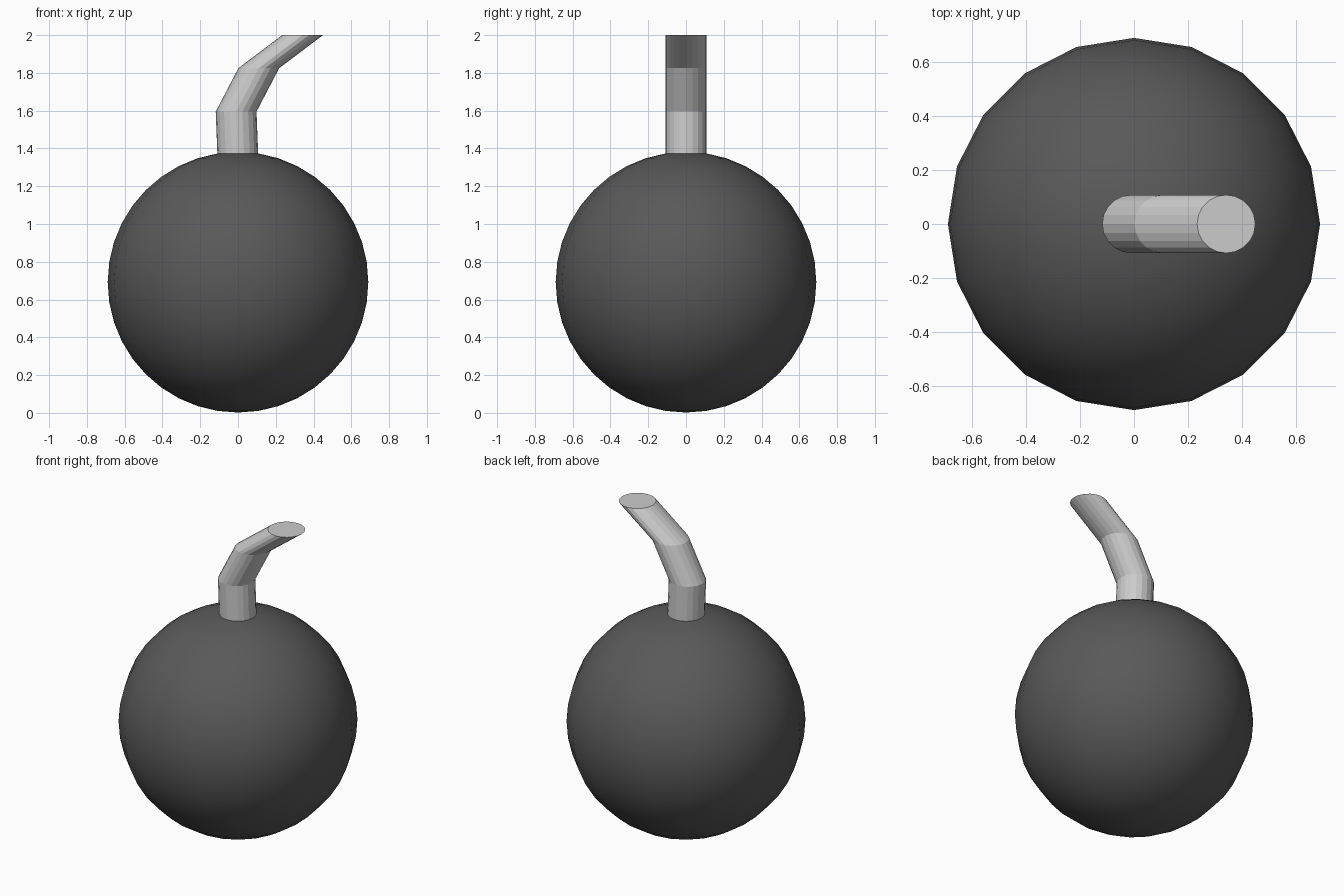
import bpy, bmesh, math

if "Cube" in bpy.data.objects:
    bpy.data.objects.remove(bpy.data.objects["Cube"])


def make_object(name, bm, smooth, color=None):
    mesh = bpy.data.meshes.new(name)
    bmesh.ops.recalc_face_normals(bm, faces=bm.faces)
    for f in bm.faces:
        f.smooth = smooth
    bm.to_mesh(mesh)
    bm.free()
    if color:
        mat = bpy.data.materials.new(name + "_color")
        mat.diffuse_color = color
        mat.use_nodes = True
        mat.node_tree.nodes["Principled BSDF"].inputs["Base Color"].default_value = mat.diffuse_color
        mesh.materials.append(mat)
    obj = bpy.data.objects.new(name, mesh)
    bpy.context.collection.objects.link(obj)
    return obj


# Round body
bm = bmesh.new()
bmesh.ops.create_uvsphere(bm, u_segments=20, v_segments=20, radius=0.69)
body = make_object("body", bm, True, (0.1, 0.1, 0.1, 1))
body.location.z = 0.692

# Bent fuse: level rings stepped along a leaning path
SIDES, RADIUS = 20, 0.108
path = [(0.0, 1.34), (-0.01, 1.595), (0.11, 1.825), (0.342, 2.0)]
bm = bmesh.new()
rings = []
for cx, z in path:
    rings.append([bm.verts.new((cx + RADIUS * math.cos(a), RADIUS * math.sin(a), z))
                  for a in (2 * math.pi * i / SIDES for i in range(SIDES))])
for low, high in zip(rings, rings[1:]):
    for i in range(SIDES):
        j = (i + 1) % SIDES
        bm.faces.new((low[i], low[j], high[j], high[i]))
bm.faces.new(rings[0][::-1])
bm.faces.new(rings[-1])
make_object("fuse", bm, False)
